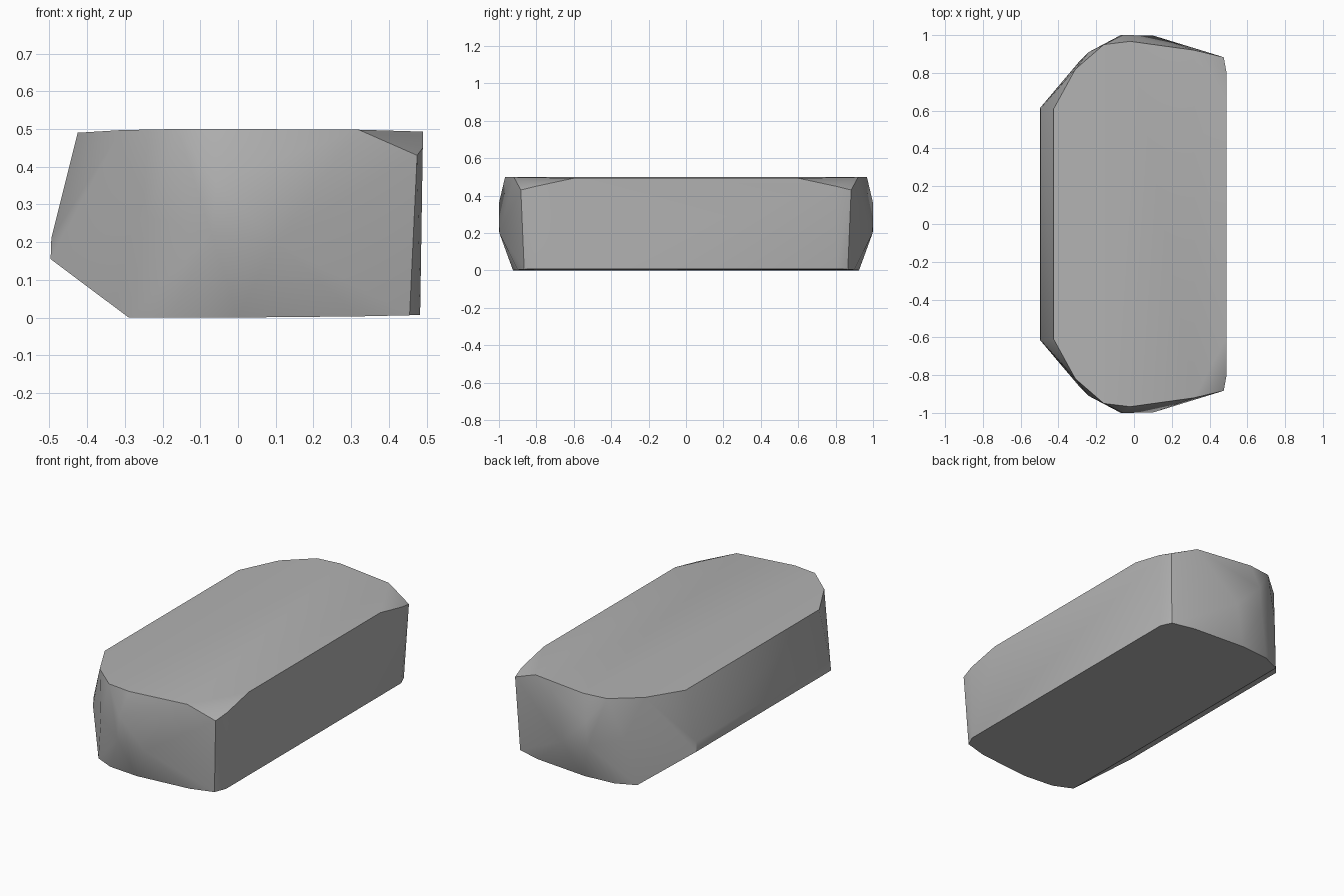
import bpy, bmesh, math

cube = bpy.data.objects.get("Cube")
if cube:
    bpy.data.objects.remove(cube, do_unlink=True)

grey = bpy.data.materials.new("plain_grey")
grey.use_nodes = True
colour = (0.45, 0.45, 0.45, 1)
grey.diffuse_color = colour
grey.node_tree.nodes["Principled BSDF"].inputs["Base Color"].default_value = colour

# Half outlines at rising heights; each is mirrored front to back
base = [(-0.29, 0.86, 0), (-0.18, 0.91, 0), (0, 0.925, 0),
        (0.32, 0.9, 0.003), (0.455, 0.865, 0.006), (0.483, 0.8, 0.007)]
belly = [(-0.497, 0.615, 0.155), (-0.495, 0.61, 0.21), (-0.24, 0.91, 0.27),
         (-0.07, 1.0, 0.22), (-0.06, 1.0, 0.36), (0.1, 0.998, 0.2)]
rim = [(-0.425, 0.61, 0.49), (-0.31, 0.82, 0.497), (-0.16, 0.95, 0.5),
       (-0.02, 0.967, 0.5), (0.32, 0.92, 0.498), (0.475, 0.883, 0.43),
       (0.49, 0.8, 0.45), (0.49, 0.6, 0.493)]

# Block body: a faceted hull around the outlines
bm = bmesh.new()
for x, y, z in base + belly + rim:
    for side in (-1, 1):
        bm.verts.new((x, side * y, z))
hull = bmesh.ops.convex_hull(bm, input=bm.verts)
loose = {v for v in hull["geom_interior"] + hull["geom_unused"]
         if isinstance(v, bmesh.types.BMVert)}
bmesh.ops.delete(bm, geom=list(loose), context="VERTS")
bmesh.ops.dissolve_limit(bm, angle_limit=math.radians(1),
                         verts=bm.verts, edges=bm.edges)
bmesh.ops.recalc_face_normals(bm, faces=bm.faces)
mesh = bpy.data.meshes.new("block_body")
bm.to_mesh(mesh)
bm.free()
mesh.materials.append(grey)

body = bpy.data.objects.new("block_body", mesh)
bpy.context.collection.objects.link(body)
bpy.context.view_layer.objects.active = body
body.select_set(True)
bpy.ops.object.shade_smooth_by_angle(angle=math.radians(30))
